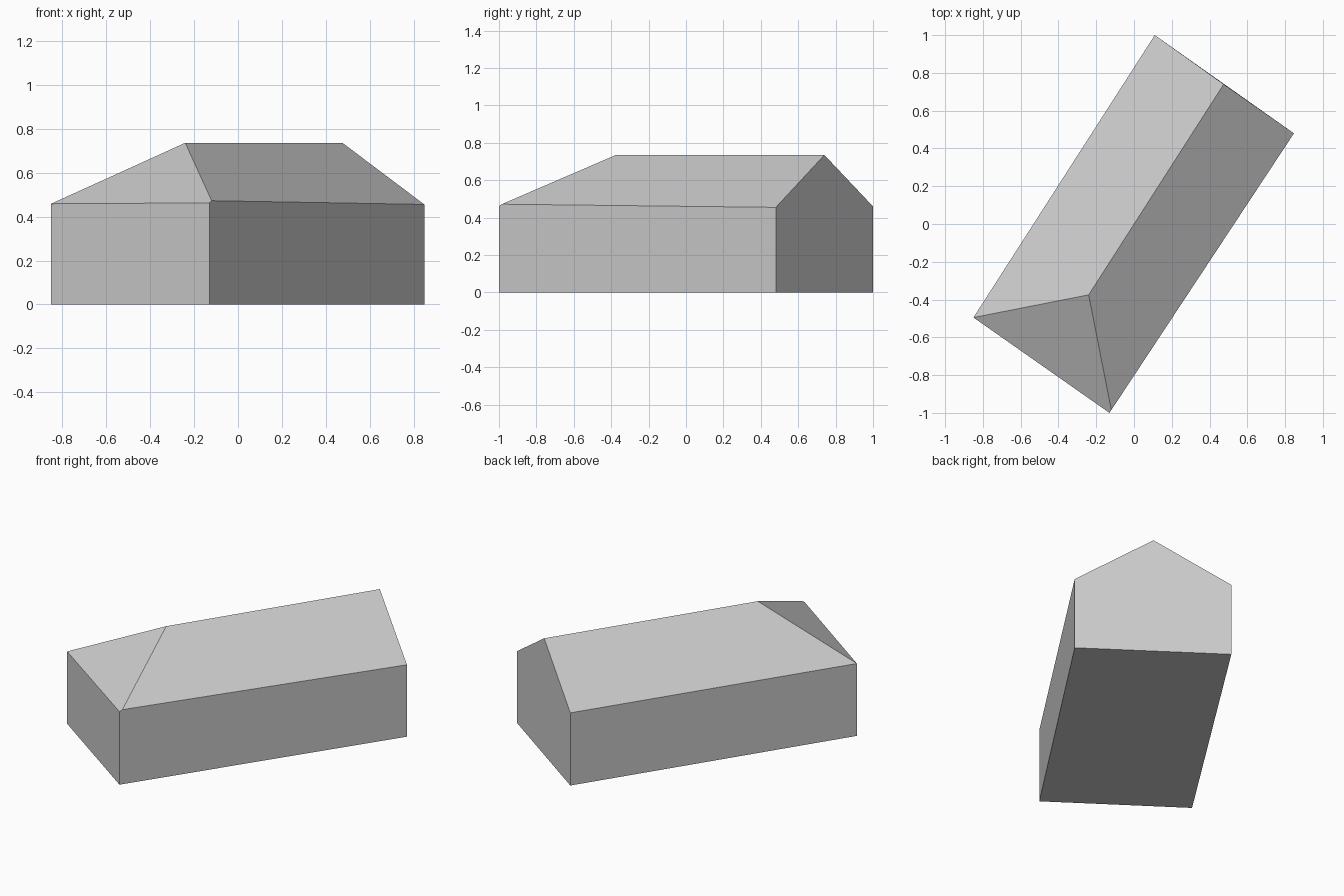
import bpy

cube = bpy.data.objects.get("Cube")
if cube:
    bpy.data.objects.remove(cube, do_unlink=True)

# Single plain grey
grey = bpy.data.materials.new("light_grey")
grey.use_nodes = True
colour = (0.6, 0.6, 0.6, 1)
grey.diffuse_color = colour
grey.node_tree.nodes["Principled BSDF"].inputs["Base Color"].default_value = colour


def add_part(name, points, faces):
    names = list(points)
    mesh = bpy.data.meshes.new(name)
    mesh.from_pydata([points[n] for n in names], [],
                     [[names.index(n) for n in f.split()] for f in faces])
    mesh.materials.append(grey)
    mesh.update()
    obj = bpy.data.objects.new(name, mesh)
    bpy.context.collection.objects.link(obj)
    return obj


# Footprint corners, eaves heights and ridge ends
eaves = {
    "west": (-0.85, -0.495, 0.458),
    "south": (-0.13, -1.0, 0.462),
    "hip": (-0.12, -0.985, 0.472),
    "east": (0.847, 0.48, 0.455),
    "north": (0.11, 1.0, 0.46),
}
ridge = {"ridge_hip": (-0.24, -0.375, 0.735), "ridge_gable": (0.475, 0.74, 0.735)}
base = {"base_" + n: (x, y, 0) for n, (x, y, z) in eaves.items() if n != "hip"}

# Walls with floor and the gable end
add_part("walls", {**eaves, **ridge, **base}, [
    "base_west base_south south west",
    "base_south base_east east hip south",
    "base_east base_north north ridge_gable east",
    "base_north base_west west north",
    "base_north base_east base_south base_west",
])

# Roof: two slopes and one hipped end
add_part("roof", {**eaves, **ridge}, [
    "west south hip ridge_hip",
    "hip east ridge_gable ridge_hip",
    "north west ridge_hip ridge_gable",
])
